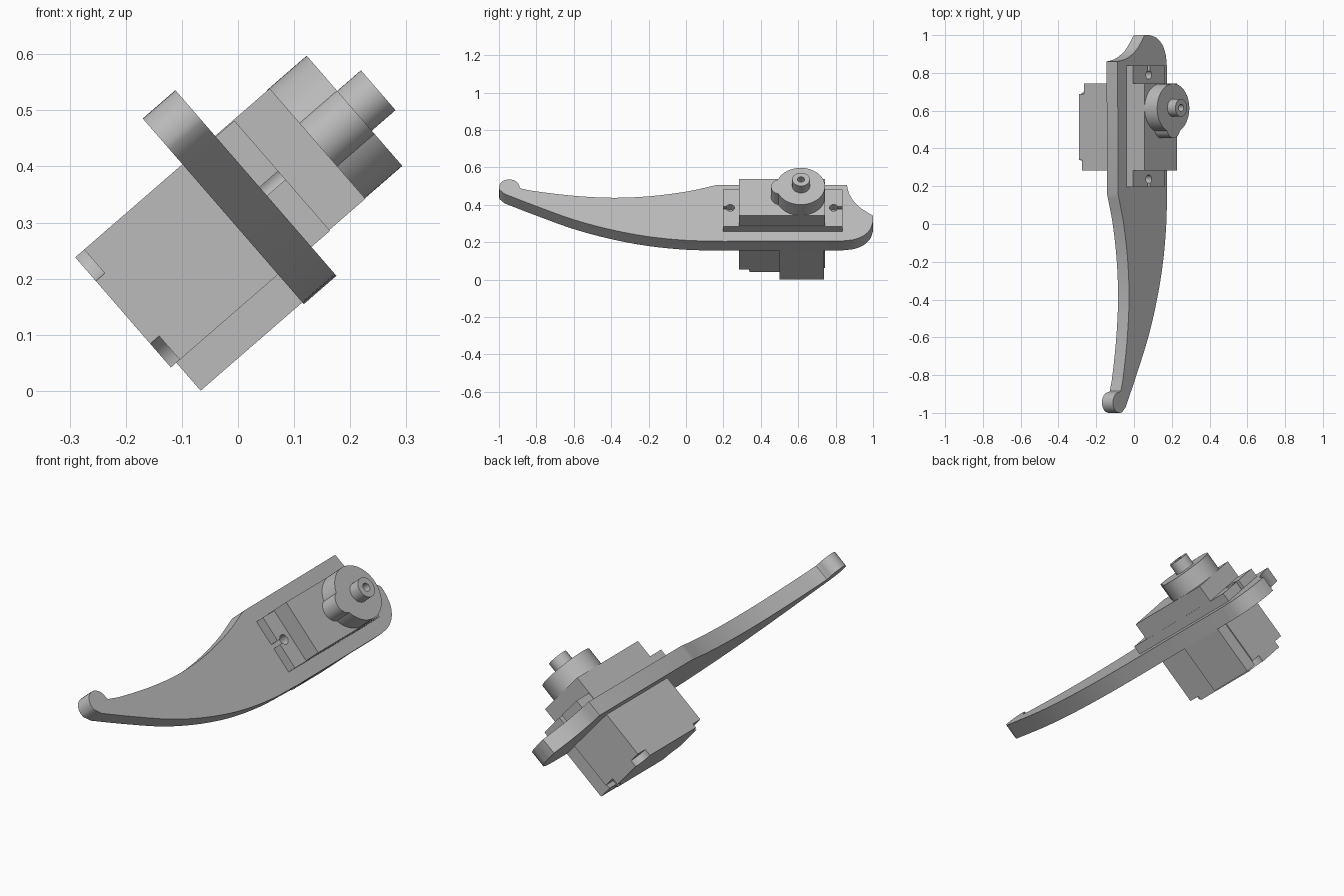
import bpy, bmesh, math
from mathutils import Matrix, Vector

if "Cube" in bpy.data.objects:
    bpy.data.objects.remove(bpy.data.objects["Cube"])

grey = bpy.data.materials.new("plain_grey")
grey.use_nodes = True
COLOR = (0.5, 0.5, 0.5, 1)
grey.diffuse_color = COLOR
grey.node_tree.nodes["Principled BSDF"].inputs["Base Color"].default_value = COLOR

# The assembly is modelled flat (u across, y along, n up) and then tilted
TILT = Matrix.Rotation(math.radians(49.05), 4, 'Y')


def prism(name, outline, n0, n1):
    """Extrude a (y, u) outline from height n0 to n1."""
    bm = bmesh.new()
    base = bm.faces.new([bm.verts.new((-u, y, n0)) for y, u in outline])
    top = bmesh.ops.extrude_face_region(bm, geom=[base])["geom"]
    verts = [v for v in top if isinstance(v, bmesh.types.BMVert)]
    bmesh.ops.translate(bm, verts=verts, vec=(0, 0, n1 - n0))
    bmesh.ops.recalc_face_normals(bm, faces=bm.faces)
    mesh = bpy.data.meshes.new(name)
    bm.to_mesh(mesh)
    bm.free()
    mesh.materials.append(grey)
    obj = bpy.data.objects.new(name, mesh)
    bpy.context.collection.objects.link(obj)
    obj.matrix_world = TILT
    return obj


def box(name, y0, y1, u0, u1, n0, n1):
    return prism(name, [(y0, u0), (y1, u0), (y1, u1), (y0, u1)], n0, n1)


def arc(y, u, r, a0, a1, steps):
    angles = [math.radians(a0 + (a1 - a0) * i / steps) for i in range(steps + 1)]
    return [(y + r * math.cos(a), u + r * math.sin(a)) for a in angles]


def cylinder(name, y, u, r, n0, n1, sides=48):
    return prism(name, arc(y, u, r, 0, 360, sides)[:-1], n0, n1)


def smooth_path(points, steps=6):
    """Catmull-Rom curve through the points."""
    p = [Vector(q) for q in points]
    p = [2 * p[0] - p[1]] + p + [2 * p[-1] - p[-2]]
    out = []
    for a, b, c, d in zip(p, p[1:], p[2:], p[3:]):
        for i in range(steps):
            t = i / steps
            q = (2 * b + (c - a) * t + (2 * a - 5 * b + 4 * c - d) * t ** 2
                 + (3 * b - a - 3 * c + d) * t ** 3) / 2
            out.append(tuple(q))
    return out + [tuple(points[-1])]


def combine(obj, other, operation='DIFFERENCE'):
    mod = obj.modifiers.new("combine", 'BOOLEAN')
    mod.operation = operation
    mod.solver = 'EXACT'
    mod.object = other
    bpy.context.view_layer.update()
    bpy.context.view_layer.objects.active = obj
    bpy.ops.object.modifier_apply(modifier=mod.name)
    bpy.data.objects.remove(other)


# Curved lever plate: tip knob, concave upper edge, scooped heel, bowed lower edge
upper = smooth_path([(-0.885, 0.414), (-0.8, 0.393), (-0.6, 0.362), (-0.4, 0.348),
                     (-0.2, 0.358), (0, 0.391), (0.16, 0.437)])
scoop = smooth_path([(0.86, 0.44), (0.875, 0.37), (0.92, 0.29), (1.0, 0.22)])
heel = smooth_path([(1.0, 0.18), (0.985, 0.125), (0.95, 0.08), (0.9, 0.053), (0.84, 0.043)])
lower = smooth_path([(0.2, 0.04), (0, 0.047), (-0.2, 0.073), (-0.4, 0.122),
                     (-0.6, 0.193), (-0.8, 0.288), (-0.97, 0.375)])
knob = arc(-0.945, 0.423, 0.055, 200, 0, 16)
lever = prism("lever_plate", upper + scoop + heel + lower + knob, 0.19, 0.267)

# Motor housing with screw notches in its lower corners
body = box("motor_housing", 0.283, 0.743, 0.11, 0.37, -0.063, 0.396)
for y, depth in ((0.283, -0.042), (0.743, -0.03)):
    for u in (0.11, 0.37):
        combine(body, cylinder("notch_cutter", y, u, 0.056, -0.1, depth))

# Side connector block with pin sockets
connector = box("connector_block", 0.5, 0.738, 0.044, 0.112, -0.05, 0.2)
for y in (0.56, 0.62, 0.68):
    combine(connector, box("socket_cutter", y - 0.018, y + 0.018, 0.062, 0.095, -0.08, -0.02))

# Mounting flange with a slotted screw hole at each end
flange = box("mounting_flange", 0.197, 0.838, 0.108, 0.368, 0.266, 0.311)
for hole, edge in ((0.237, 0.15), (0.79, 0.88)):
    combine(flange, cylinder("hole_cutter", hole, 0.239, 0.023, 0.2, 0.35))
    combine(flange, box("slot_cutter", min(hole, edge), max(hole, edge),
                        0.229, 0.249, 0.21, 0.34))

# Gear cover with a small lobe
cover = cylinder("gear_cover", 0.613, 0.241, 0.13, 0.39, 0.484, 64)
combine(cover, cylinder("cover_lobe", 0.508, 0.238, 0.053, 0.39, 0.484), 'UNION')

# Hollow output shaft
shaft = cylinder("output_shaft", 0.615, 0.241, 0.047, 0.47, 0.54)
combine(shaft, cylinder("bore_cutter", 0.615, 0.241, 0.019, 0.49, 0.6))

for part in (lever, body, connector, flange, cover, shaft):
    bpy.ops.object.select_all(action='DESELECT')
    part.select_set(True)
    bpy.context.view_layer.objects.active = part
    bpy.ops.object.shade_smooth_by_angle(angle=math.radians(30))
